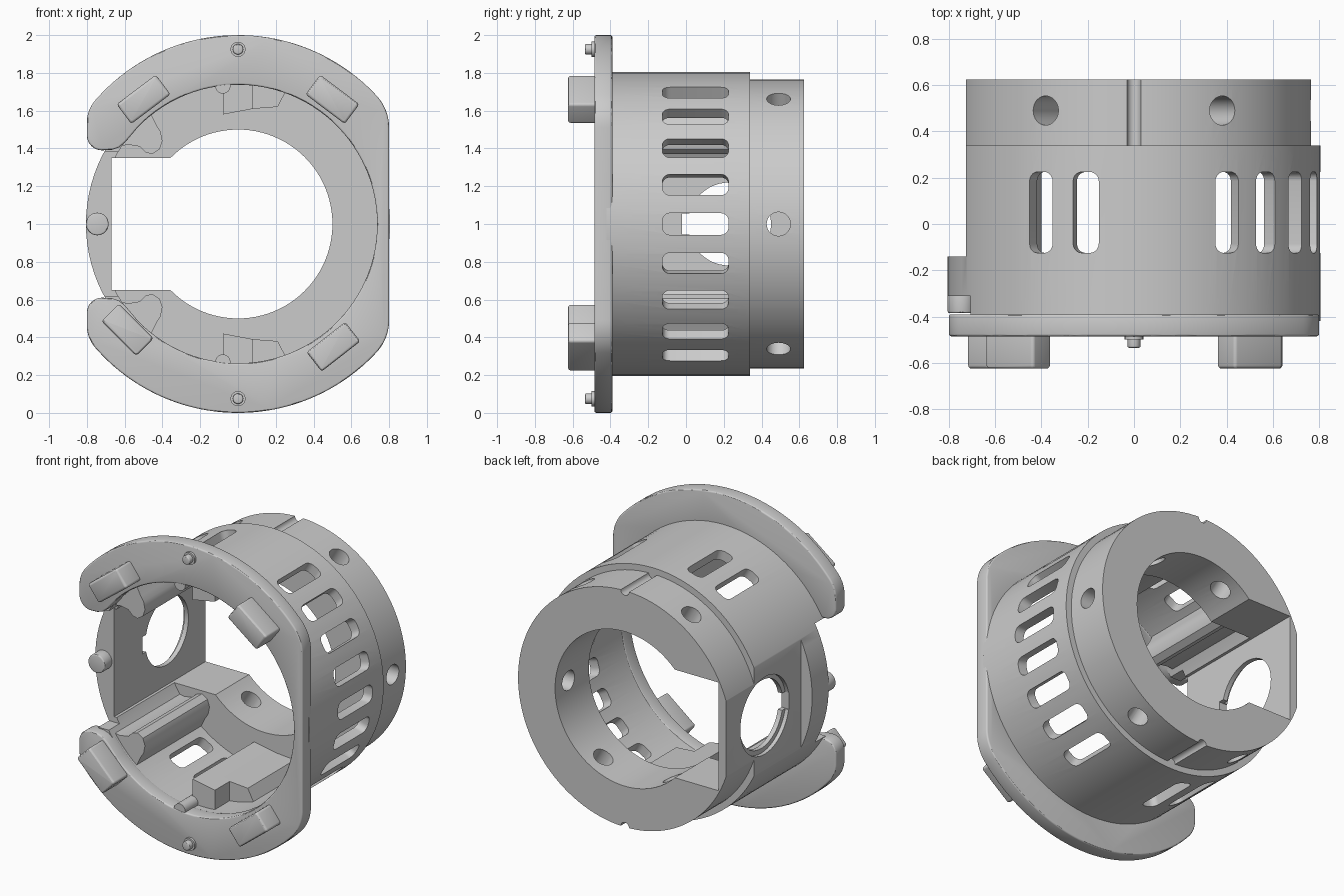
import bpy, bmesh, math
from mathutils import Matrix

if "Cube" in bpy.data.objects:
    bpy.data.objects.remove(bpy.data.objects["Cube"])

C = Matrix.Translation((0, 0, 1))  # profiles are drawn around the housing axis


def prism(name, pts, y0, y1, mat=C):
    """Extrude an (x, z) profile along y."""
    bm = bmesh.new()
    a = [bm.verts.new((u, y0, v)) for u, v in pts]
    b = [bm.verts.new((u, y1, v)) for u, v in pts]
    bm.faces.new(a)
    bm.faces.new(b)
    n = len(pts)
    for i in range(n):
        j = (i + 1) % n
        bm.faces.new((a[i], a[j], b[j], b[i]))
    bm.transform(mat)
    bmesh.ops.recalc_face_normals(bm, faces=bm.faces)
    me = bpy.data.meshes.new(name)
    bm.to_mesh(me)
    bm.free()
    ob = bpy.data.objects.new(name, me)
    bpy.context.collection.objects.link(ob)
    return ob


def arc(r, a0, a1, n, cx=0, cz=0):
    return [(cx + r * math.cos(math.radians(a0 + (a1 - a0) * i / n)),
             cz + r * math.sin(math.radians(a0 + (a1 - a0) * i / n))) for i in range(n + 1)]


def circle(r, cx=0, cz=0, n=32):
    return arc(r, 0, 360, n, cx, cz)[:-1]


def rrect(w, h, r):
    pts = []
    for k, (sx, sz) in enumerate([(1, 1), (-1, 1), (-1, -1), (1, -1)]):
        pts += arc(r, 90 * k, 90 * k + 90, 5, sx * (w / 2 - r), sz * (h / 2 - r))
    return pts


def rect(x0, x1, z0, z1):
    return [(x0, z0), (x1, z0), (x1, z1), (x0, z1)]


def flip(pts):
    return [(x, -z) for x, z in pts]


def radial(pts, angle, y, r0=.4, r1=1):
    """Cutter pointing outward at an angle; profile x runs along y."""
    m = (Matrix.Translation((0, y, 1)) @ Matrix.Rotation(-math.radians(angle), 4, 'Y')
         @ Matrix.Rotation(math.pi / 2, 4, 'Z'))
    return prism("cutter", pts, -r1, -r0, m)


def activate(ob):
    bpy.ops.object.select_all(action='DESELECT')
    ob.select_set(True)
    bpy.context.view_layer.objects.active = ob


def boolean(ob, other, op='DIFFERENCE'):
    other.hide_render = True
    m = ob.modifiers.new("bool", 'BOOLEAN')
    m.operation, m.object, m.solver = op, other, 'EXACT'
    activate(ob)
    bpy.ops.object.modifier_apply(modifier=m.name)
    bpy.data.objects.remove(other)


def finish(ob, bevel=0):
    if bevel:
        m = ob.modifiers.new("bevel", 'BEVEL')
        m.width, m.segments, m.limit_method = bevel, 3, 'ANGLE'
        m.angle_limit = math.radians(50)
        activate(ob)
        bpy.ops.object.modifier_apply(modifier=m.name)
    activate(ob)
    bpy.ops.object.shade_smooth_by_angle(angle=math.radians(30))


# Stepped housing: front barrel and narrower rear collar
body = prism("housing", circle(.805, n=96), -.42, .34)
boolean(body, prism("collar", circle(.765, n=96), .2, .625), 'UNION')
# Wide front bore with a flat on the left, keyhole opening through the rear wall
boolean(body, prism("bore", [(max(-.67, x), z) for x, z in circle(.74, n=96)], -1, .28))
boolean(body, prism("keyhole", arc(.5, -135.6, 135.6, 72) + [(-.67, .35), (-.67, -.35)], -1, 1))
# Outside flat and front recess on the left
boolean(body, prism("flat", rect(-1.2, -.725, -1, 1), -.14, 1))
boolean(body, prism("recess", rect(-1.2, -.5, -.385, .385), -.6, -.31))
# Side window with shallow rim and key notch
boolean(body, radial(circle(.22, n=48), 180, .23, .6))
boolean(body, radial(circle(.25, n=48), 180, .23, .7))
boolean(body, radial(rect(-.25, -.15, -.055, .055), 180, .23, .6))
# Vent slots
for a in list(range(-60, 61, 15)) + [105, 120, -105, -120]:
    boolean(body, radial(rrect(.35, .115, .04), a, .05, .62))
# Radial screw holes in the collar
for a in (0, 60, 120, -60, -120):
    boolean(body, radial(circle(.063), a, .49))
# Alignment grooves
for s in (1, -1):
    boolean(body, prism("groove", circle(.03, 0, s * .765, 16), .34, 1))
finish(body)


# Open flange: half outline mirrored top to bottom
def corner(f, sx):
    cx, cz = .8 - f, math.sqrt((1 - f) ** 2 - (.8 - f) ** 2)
    ang = math.degrees(math.atan2(cz, cx))
    pts = [(sx * x, z) for x, z in arc(f, 0, ang, 10, cx, cz)]
    return pts, ang


right, ra = corner(.25, 1)
left, la = corner(.18, -1)
half = (right + arc(1, ra, 180 - la, 48)[1:-1] + left[::-1]
        + arc(.08, 180, 270, 8, -.72, .47) + [(-.67, .392), (-.63, .405), (-.595, .435)])
inner = arc(.737, 136, -136, 80)
flange = prism("flange", half + inner + flip(half)[::-1], -.485, -.39)
finish(flange, .01)

# Clamp lugs on the flange face
for name, x, z, ang in (("top_right", .5, .66, 53), ("top_left", -.5, .66, 127),
                        ("bottom_left", -.585, -.56, 225), ("bottom_right", .505, -.65, -52)):
    m = Matrix.Translation((x, 0, 1 + z)) @ Matrix.Rotation(-math.radians(ang), 4, 'Y')
    finish(prism("lug_" + name, rrect(.13, .26, .015), -.625, -.44, m), .018)

for side, s in (("top", 1), ("bottom", -1)):
    def part(name, pts, y0, y1, bevel=0):
        finish(prism(side + "_" + name, [(x, s * z) for x, z in pts], y0, y1), bevel)
    # Locating pin with collar
    part("pin", circle(.028, 0, .925, 20), -.535, -.45, .008)
    part("pin_collar", circle(.04, 0, .925, 20), -.5, -.45)
    # Half-round key at the flange mouth
    part("key", circle(.04, -.08, .73, 24), -.482, -.3)
    # Stepped stop block inside the bore
    part("stop_block", [(-.08, .58), (.08, .61), (.21, .62), (.26, .715), (.08, .76), (-.08, .76)], -.2, .3)
    part("stop_step", [(-.08, .58), (.08, .61), (.08, .76), (-.08, .76)], -.35, -.19)
    # Rounded rib running along the bore beside the opening
    part("rib", [(-.64, .41), (-.58, .42), (-.52, .41), (-.49, .38), (-.455, .37), (-.415, .395),
                 (-.4, .44), (-.41, .49), (-.43, .52), (-.47, .6), (-.56, .53)], -.38, .3)

# Side peg on the left wall
finish(prism("side_peg", circle(.06, -.745, 0), -.385, -.28), .008)
